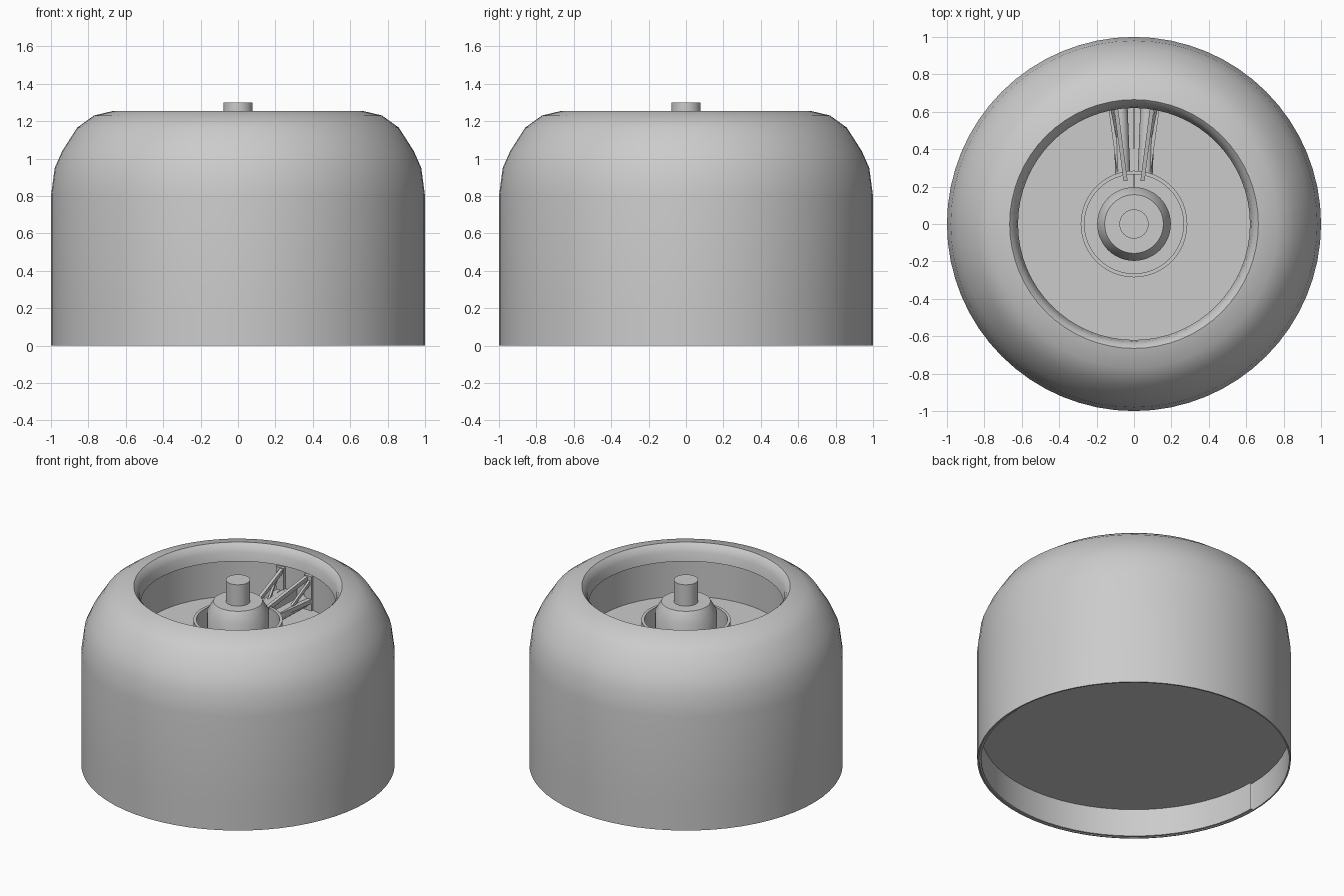
import bpy, bmesh, math
from mathutils import Vector

if "Cube" in bpy.data.objects:
    bpy.data.objects.remove(bpy.data.objects["Cube"])

grey = bpy.data.materials.new("plain_grey")
grey.diffuse_color = (0.6, 0.6, 0.6, 1)
grey.use_nodes = True
grey.node_tree.nodes["Principled BSDF"].inputs["Base Color"].default_value = grey.diffuse_color


def finish(name, bm, smooth=True):
    bmesh.ops.remove_doubles(bm, verts=bm.verts, dist=1e-5)
    bmesh.ops.recalc_face_normals(bm, faces=bm.faces)
    me = bpy.data.meshes.new(name)
    bm.to_mesh(me)
    bm.free()
    me.materials.append(grey)
    ob = bpy.data.objects.new(name, me)
    bpy.context.collection.objects.link(ob)
    if smooth:
        bpy.ops.object.select_all(action='DESELECT')
        ob.select_set(True)
        bpy.context.view_layer.objects.active = ob
        bpy.ops.object.shade_smooth_by_angle(angle=math.radians(35))
    return ob


def lathe(name, pts, steps=64, closed=False, start=0.0, sweep=math.tau):
    """Spin an (r, z) profile around the z axis."""
    bm = bmesh.new()
    a = Vector((math.cos(start), math.sin(start), 0))
    vs = [bm.verts.new((a.x * r, a.y * r, z)) for r, z in pts]
    es = [bm.edges.new(p) for p in zip(vs, vs[1:])]
    if closed:
        es.append(bm.edges.new((vs[-1], vs[0])))
    bmesh.ops.spin(bm, geom=vs + es, cent=(0, 0, 0), axis=(0, 0, 1),
                   angle=sweep, steps=steps)
    return finish(name, bm)


def plate(name, outline, x0, x1, thick):
    """Upright plate from (y, z) points; x runs from x0 at the hub to x1 at the wall."""
    bm = bmesh.new()
    ya, yb = min(p[0] for p in outline), max(p[0] for p in outline)
    vs = [bm.verts.new((x0 + (x1 - x0) * (y - ya) / (yb - ya) - thick / 2, y, z))
          for y, z in outline]
    f = bm.faces.new(vs)
    ext = bmesh.ops.extrude_face_region(bm, geom=[f])
    bmesh.ops.translate(bm, vec=(thick, 0, 0),
                        verts=[v for v in ext['geom'] if isinstance(v, bmesh.types.BMVert)])
    return finish(name, bm, False)


def box(name, size, loc):
    bm = bmesh.new()
    bmesh.ops.create_cube(bm, size=1)
    for v in bm.verts:
        v.co = Vector(loc) + Vector(c * s for c, s in zip(v.co, size))
    return finish(name, bm, False)


def tube(name, a, b, r):
    bm = bmesh.new()
    a, b = Vector(a), Vector(b)
    bmesh.ops.create_cone(bm, cap_ends=True, segments=20, radius1=r, radius2=r,
                          depth=(b - a).length)
    q = (b - a).to_track_quat('Z', 'Y')
    for v in bm.verts:
        v.co = q @ v.co + (a + b) / 2
    return finish(name, bm)


FLOOR = 0.88

# domed housing: recessed underside, skirt, wall, shoulder, rolled lip, inner well
lathe("housing", [(0, .2), (.99, .2), (.99, 0), (1, 0), (1, .2), (1, .8), (.98, .95),
                  (.94, 1.04), (.86, 1.165), (.77, 1.23), (.665, 1.255),
                  (.645, 1.235), (.63, 1.2), (.62, 1.14), (.65, 1.14),
                  (.65, FLOOR), (0, FLOOR)])

# thicker band inside the front half of the skirt
lathe("skirt_band", [(.975, .005), (.989, .005), (.989, .199), (.975, .199)],
      steps=32, closed=True, start=math.pi, sweep=math.pi)

# centre hub with sloped shoulder and post
lathe("hub", [(.197, FLOOR), (.197, 1.08), (.157, 1.15), (0, 1.15)], steps=48)
lathe("post", [(.078, 1.14), (.078, 1.3), (0, 1.3)], steps=32)

# thin sleeve around the hub
lathe("sleeve", [(.265, FLOOR), (.285, FLOOR), (.285, 1.02), (.265, 1.02)],
      steps=48, closed=True)

# bracket from the sleeve to the back wall, mirrored in x
for side, s in (("left", -1), ("right", 1)):
    # open truss: sloping top strut, bottom strut, wall post
    plate(side + "_top_strut", [(.23, .99), (.645, 1.09), (.645, 1.12), (.23, 1.02)],
          s * .045, s * .1, .022)
    plate(side + "_bottom_strut", [(.28, .93), (.645, .93), (.645, .96), (.28, .96)],
          s * .075, s * .125, .03)
    plate(side + "_brace", [(.45, .95), (.48, .95), (.645, 1.08), (.645, 1.11)],
          s * .085, s * .125, .015)
    box(side + "_wall_post", (.06, .03, .24), (s * .11, .635, 1.0))
    tube(side + "_pipe", (s * .06, .27, .93), (s * .075, .645, .93), .04)

# thin centre ribs
box("hub_rib", (.012, .09, .12), (0, .232, .95))
box("wall_rib", (.012, .24, .1), (0, .525, .95))
